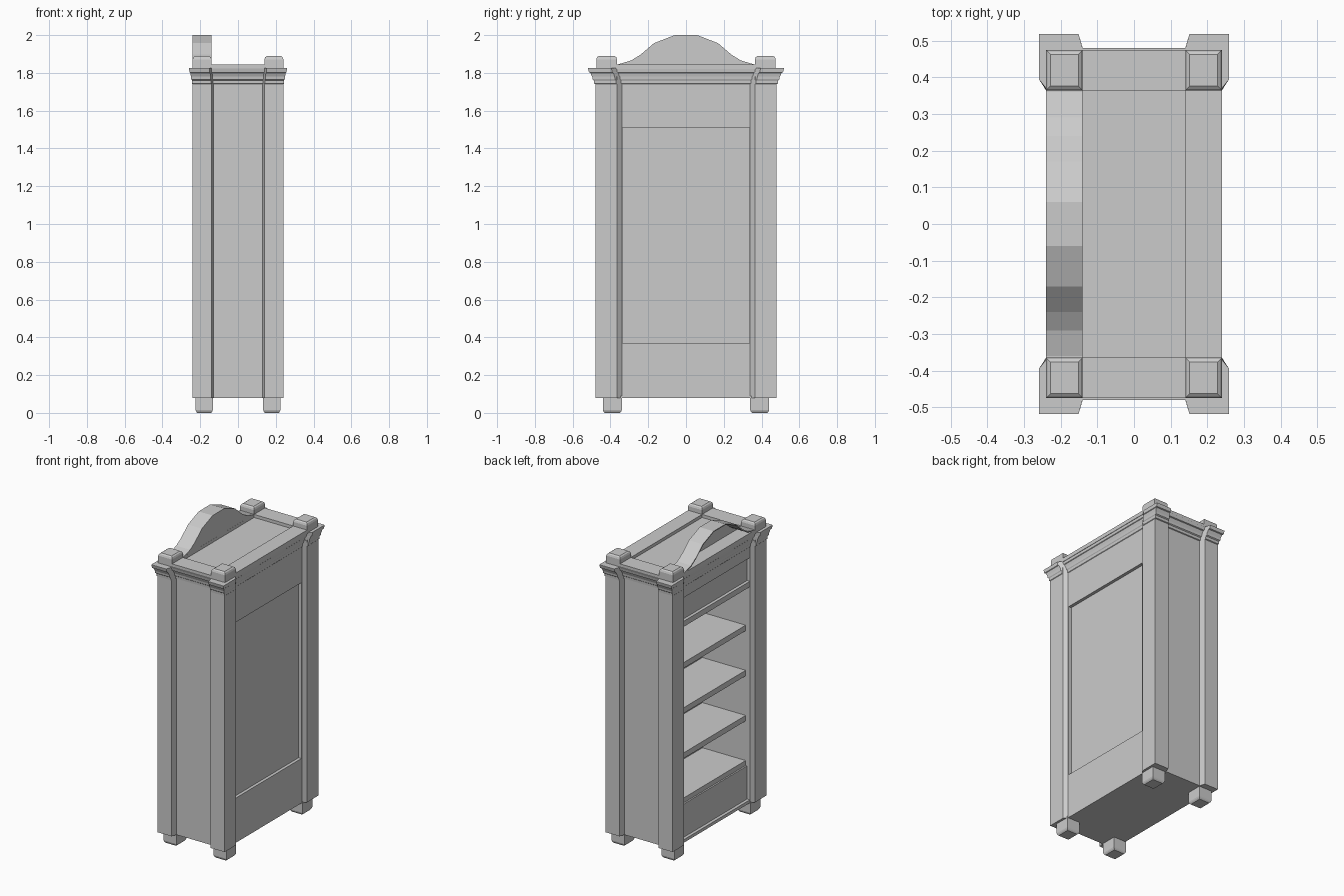
import bpy, bmesh

if "Cube" in bpy.data.objects:
    bpy.data.objects.remove(bpy.data.objects["Cube"])


def make_object(name, bm):
    bmesh.ops.recalc_face_normals(bm, faces=bm.faces)
    mesh = bpy.data.meshes.new(name)
    bm.to_mesh(mesh)
    bm.free()
    obj = bpy.data.objects.new(name, mesh)
    bpy.context.collection.objects.link(obj)
    return obj


def loft(name, rings):
    """Join equal-length rings of 3D points and cap both ends."""
    bm = bmesh.new()
    loops = [[bm.verts.new(p) for p in ring] for ring in rings]
    n = len(loops[0])
    for a, b in zip(loops, loops[1:]):
        for i in range(n):
            j = (i + 1) % n
            bm.faces.new((a[i], a[j], b[j], b[i]))
    bm.faces.new(loops[0])
    bm.faces.new(loops[-1])
    return make_object(name, bm)


def box(name, x, y, z):
    return loft(name, [[(x[0], y[0], h), (x[1], y[0], h), (x[1], y[1], h), (x[0], y[1], h)] for h in z])


def soft_block(name, x, y, levels):
    """Block made of stacked rectangles; levels are (z, inset)."""
    return loft(name, [[(x[0] + d, y[0] + d, z), (x[1] - d, y[0] + d, z),
                        (x[1] - d, y[1] - d, z), (x[0] + d, y[1] - d, z)] for z, d in levels])


BASE, TOP = 0.08, 1.83
IN_Y = 0.34

# Corner posts with chamfers, plus a finial and a foot for each
post = [(.24, .365), (.24, .48), (.14, .48), (.13, .445), (.13, IN_Y), (.22, IN_Y)]
for sx, xn in ((-1, "open"), (1, "back")):
    for sy, yn in ((-1, "left"), (1, "right")):
        tag = f"{xn}_{yn}"
        loft("post_" + tag, [[(sx * x, sy * y, z) for x, y in post] for z in (BASE, 1.78)])
        fx = sorted((sx * .14, sx * .24))
        fy = sorted((sy * .365, sy * .475))
        soft_block("finial_" + tag, fx, fy,
                   [(TOP - .01, 0), (1.872, 0), (1.883, .004), (1.889, .012)])
        fx = sorted((sx * .133, sx * .225))
        fy = sorted((sy * .34, sy * .44))
        soft_block("foot_" + tag, fx, fy, [(0, .009), (.008, .003), (.016, 0), (BASE + .01, 0)])

# Side walls
for s, n in ((-1, "left"), (1, "right")):
    box("side_wall_" + n, (-.13, .13), sorted((s * IN_Y, s * .445)), (BASE, 1.78))

# Back with a recessed panel
wy = (-IN_Y, IN_Y)
box("back_lower_board", (.12, .22), wy, (BASE, .37))
box("back_panel", (.12, .20), wy, (.37, 1.51))
box("back_upper_board", (.12, .22), wy, (1.51, 1.78))
for s, n in ((-1, "left"), (1, "right")):
    box("back_stile_" + n, (.12, .22), sorted((s * .335, s * IN_Y)), (.37, 1.51))

# Floor, shelves and the closed panels above and below the opening
box("floor", (-.22, .12), wy, (BASE, .10))
for i in range(5):
    z = .347 + .2925 * i
    box(f"shelf_{i + 1}", (-.22 if i == 4 else -.19, .12), wy, (z - .036, z))
box("lower_panel", (-.20, -.17), wy, (.10, .315))
box("upper_panel", (-.20, -.17), wy, (1.51, 1.68))
box("head_rail", (-.22, -.17), wy, (1.67, 1.78))

# Cornice: the plan outline scaled up through a stepped profile
quarter = [(.22, .34), (.24, .365), (.24, .48), (.14, .48), (.13, .445)]
outline = list(quarter)
outline += [(-x, y) for x, y in reversed(quarter)]
outline += [(-x, -y) for x, y in quarter]
outline += [(x, -y) for x, y in reversed(quarter)]
steps = [(1.74, 1.0), (1.743, 1.012), (1.76, 1.015), (1.765, 1.03), (1.78, 1.035),
         (1.80, 1.055), (1.803, 1.07), (1.822, 1.08), (TOP - .005, 1.08)]
loft("cornice", [[(x * s, y * s, z) for x, y in outline] for z, s in steps])

# Raised border around the top
for s, n in ((-1, "left"), (1, "right")):
    box("top_border_" + n, (-.14, .14), sorted((s * .365, s * .475)), (TOP - .01, 1.845))
for s, n in ((-1, "open"), (1, "back")):
    box("top_border_" + n, sorted((s * .14, s * .24)), (-.365, .365), (TOP - .01, 1.845))

# Arched pediment: a thin curved hood with a plate behind it
half = [(.36, 1.845), (.29, 1.866), (.24, 1.897), (.17, 1.957), (.06, 2.0)]
top = half + [(-y, z) for y, z in reversed(half)]
under = [(y * .985, z - .006) for y, z in top]
hood = top + under[::-1]
loft("pediment_hood", [[(x, y, z) for y, z in hood] for x in (-.24, -.14)])
plate = [(.36, 1.835)] + under + [(-.36, 1.835)]
loft("pediment_plate", [[(x, y, z) for y, z in plate] for x in (-.147, -.1405)])
